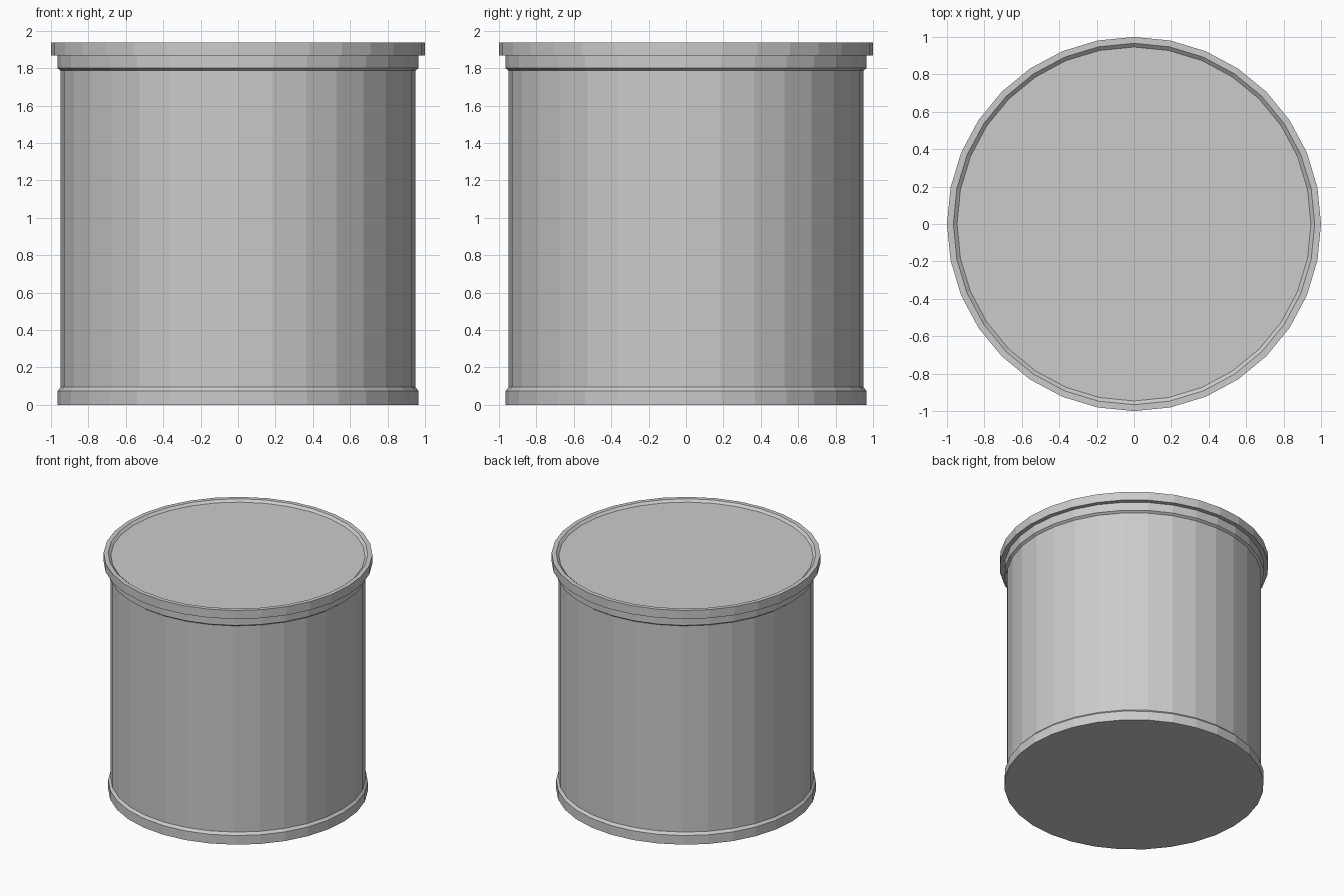
import bpy, bmesh
from math import cos, sin, tau

if "Cube" in bpy.data.objects:
    bpy.data.objects.remove(bpy.data.objects["Cube"])

SIDES = 32


def lathe(name, profile):
    """Revolve (radius, z) points around z, closing both ends with flat caps."""
    bm = bmesh.new()
    rings = [[bm.verts.new((r * cos(tau * i / SIDES), r * sin(tau * i / SIDES), z))
              for i in range(SIDES)] for r, z in profile]
    for low, high in zip(rings, rings[1:]):
        for i in range(SIDES):
            j = (i + 1) % SIDES
            bm.faces.new((low[i], low[j], high[j], high[i]))
    bm.faces.new(rings[0][::-1])
    bm.faces.new(rings[-1])
    mesh = bpy.data.meshes.new(name)
    bm.to_mesh(mesh)
    bm.free()
    obj = bpy.data.objects.new(name, mesh)
    bpy.context.collection.objects.link(obj)
    return obj


# One continuous skin: base band, straight wall, collar, rim, recessed top
lathe("canister", [
    (0.966, 0.0), (0.966, 0.075),      # base band
    (0.948, 0.095), (0.948, 1.787),    # bevel and wall
    (0.966, 1.80), (0.966, 1.868),     # collar under the rim
    (1.0, 1.868), (1.0, 1.938),        # overhanging rim
    (0.966, 1.938), (0.946, 1.92),     # lip sloping down to the top plate
])
